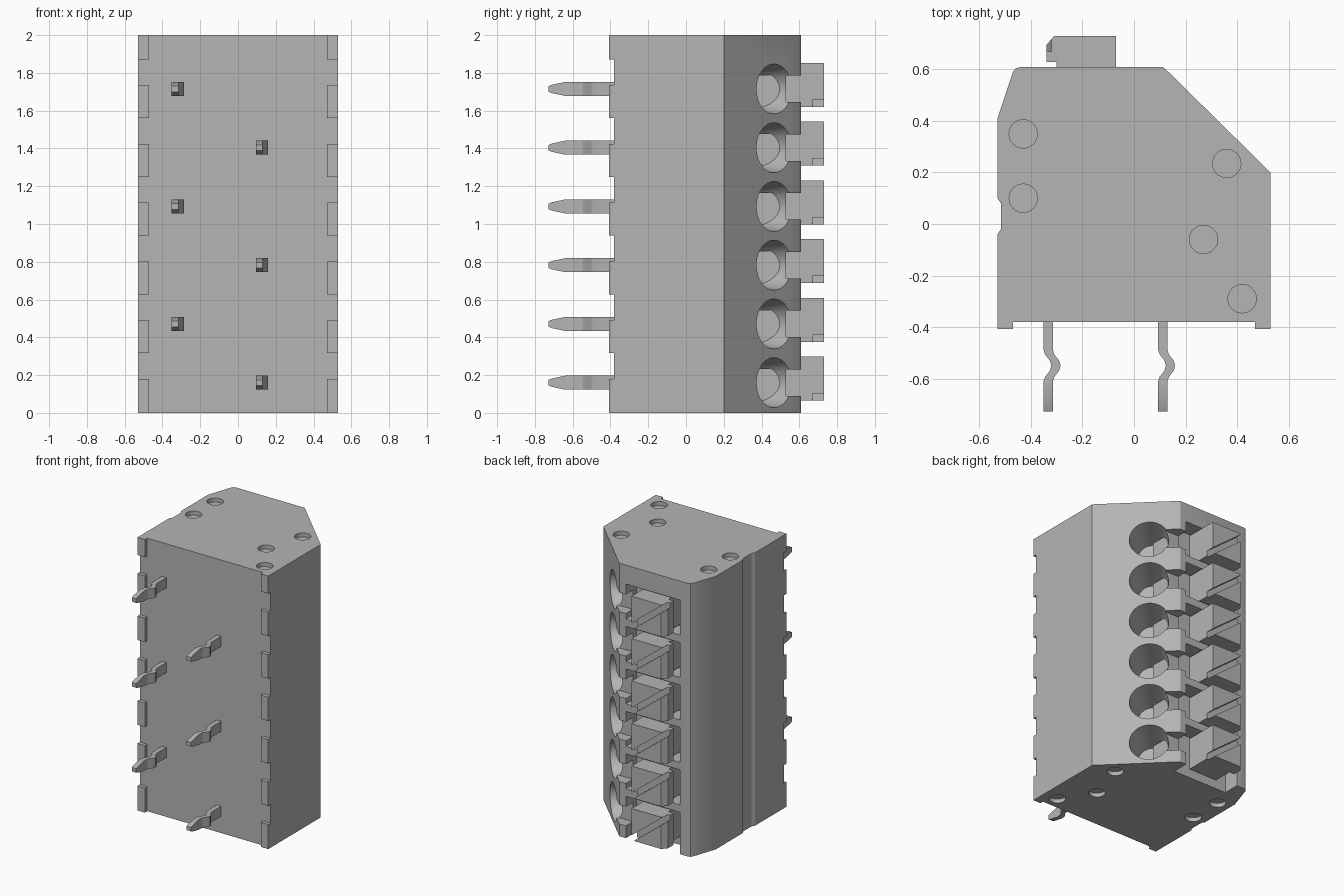
import bpy, bmesh, math
from mathutils import Matrix, Vector

if "Cube" in bpy.data.objects:
    bpy.data.objects.remove(bpy.data.objects["Cube"], do_unlink=True)

grey = bpy.data.materials.new("plain grey")
grey.use_nodes = True
grey.diffuse_color = (0.46, 0.46, 0.46, 1)
grey.node_tree.nodes["Principled BSDF"].inputs["Base Color"].default_value = (0.46, 0.46, 0.46, 1)

PITCH = 0.311
COUNT = 6
HOLE_Z = 0.16


def finish(name, bm):
    bmesh.ops.recalc_face_normals(bm, faces=bm.faces)
    mesh = bpy.data.meshes.new(name)
    bm.to_mesh(mesh)
    bm.free()
    mesh.materials.append(grey)
    obj = bpy.data.objects.new(name, mesh)
    bpy.context.collection.objects.link(obj)
    return obj


def prism(bm, outline, z0, z1):
    """Extrude an XY outline from z0 to z1."""
    face = bm.faces.new([bm.verts.new((x, y, z0)) for x, y in outline])
    ext = bmesh.ops.extrude_face_region(bm, geom=[face])["geom"]
    verts = [g for g in ext if isinstance(g, bmesh.types.BMVert)]
    bmesh.ops.translate(bm, vec=(0, 0, z1 - z0), verts=verts)


def box(bm, x0, x1, y0, y1, z0, z1):
    prism(bm, [(x0, y0), (x1, y0), (x1, y1), (x0, y1)], z0, z1)


def cone(bm, centre, axis, r_back, r_front, depth, sides=32):
    rot = Vector(axis).to_track_quat("Z", "Y").to_matrix().to_4x4()
    bmesh.ops.create_cone(bm, cap_ends=True, segments=sides, radius1=r_back, radius2=r_front,
                          depth=depth, matrix=Matrix.Translation(centre) @ rot)


def cut(target, name, bm):
    cutter = finish(name, bm)
    cutter.hide_render = True
    mod = target.modifiers.new(name, "BOOLEAN")
    mod.operation = "DIFFERENCE"
    mod.solver = "EXACT"
    mod.object = cutter
    bpy.context.view_layer.objects.active = target
    bpy.ops.object.modifier_apply(modifier=mod.name)
    bpy.data.objects.remove(cutter, do_unlink=True)


def smooth(obj):
    bpy.ops.object.select_all(action="DESELECT")
    obj.select_set(True)
    bpy.context.view_layer.objects.active = obj
    bpy.ops.object.shade_smooth_by_angle(angle=math.radians(25))


# Housing block with sloped wire side
bm = bmesh.new()
prism(bm, [(-.53, -.38), (.53, -.38), (.53, .2), (.522, .208), (.12, .604), (.11, .61),
           (-.44, .61), (-.46, .604), (-.47, .59), (-.53, .41), (-.53, .10), (-.517, .08),
           (-.517, -.02), (-.53, -.04)], 0, 2)
housing = finish("housing", bm)

# Lever pockets in the back, the lowest one open below
bm = bmesh.new()
for i in range(COUNT):
    low = i * PITCH
    box(bm, -.38, .06, .49, .7, low + .05 if i else -.05, low + PITCH - .005)
cut(housing, "pocket_cutter", bm)

# Round wire entries square to the slope
bm = bmesh.new()
for i in range(COUNT):
    c = Vector((.26, .466, HOLE_Z + i * PITCH))
    cone(bm, c - Vector((.07, .07, 0)), (1, 1, 0), .095, .14, .3)
cut(housing, "entry_cutter", bm)

# Channels joining each entry to its lever pocket
bm = bmesh.new()
for i in range(COUNT):
    z = HOLE_Z + i * PITCH
    box(bm, -.03, .3, .53, .7, z - .07, z + .07)
cut(housing, "channel_cutter", bm)

# Shallow round recesses on both ends
bm = bmesh.new()
for x, y in [(-.43, .35), (-.43, .10), (.36, .235), (.27, -.06), (.42, -.29)]:
    for z in (0, 2):
        cone(bm, (x, y, z), (0, 0, 1), .055, .055, .06)
cut(housing, "recess_cutter", bm)
smooth(housing)

# Clamp plates inside the wire entries
bm = bmesh.new()
for i in range(COUNT):
    z = HOLE_Z + i * PITCH
    box(bm, .07, .12, .34, .53, z - .12, z + .075)
finish("clamp_plates", bm)

# Stand-off feet along both front edges
bm = bmesh.new()
for i in range(COUNT + 1):
    z0 = max(0, i * PITCH + .005)
    z1 = min(2, i * PITCH + .18)
    if i == 0:
        z0 = 0
    for side in (-1, 1):
        box(bm, *sorted((side * .47, side * .53)), -.407, -.37, z0, z1)
finish("feet", bm)

# Release levers with a hooked end and a diagonal driver slot
for i in range(COUNT):
    low = i * PITCH
    bm = bmesh.new()
    prism(bm, [(-.07, .48), (-.07, .73), (-.31, .73), (-.34, .695), (-.34, .63),
               (-.30, .63), (-.30, .48)], low + .065, low + .298)
    lever = finish("release_lever_%d" % (i + 1), bm)
    bm = bmesh.new()
    box(bm, -.3, .3, .67, .8, -.02, .02)
    bmesh.ops.transform(bm, verts=bm.verts, matrix=Matrix.Translation((-.205, 0, low + .182))
                        @ Matrix.Rotation(math.radians(38), 4, "Y"))
    cut(lever, "slot_cutter", bm)

# Kinked solder pins in two staggered rows
path = [(0, -.36), (0, -.49), (.006, -.507), (.024, -.53), (.03, -.55), (.024, -.57),
        (.006, -.593), (0, -.61), (0, -.64), (0, -.71), (0, -.728)]
for i in range(COUNT):
    x0 = -.333 if i % 2 else .112
    zc = HOLE_Z + i * PITCH
    bm = bmesh.new()
    rings = []
    for n, (dx, y) in enumerate(path):
        h = {9: .022, 10: .015}.get(n, .037)
        rings.append([bm.verts.new((x0 + dx + sx * .018, y, zc + sz * h))
                      for sx, sz in ((-1, -1), (1, -1), (1, 1), (-1, 1))])
    for a, b in zip(rings, rings[1:]):
        for k in range(4):
            bm.faces.new((a[k], a[(k + 1) % 4], b[(k + 1) % 4], b[k]))
    bm.faces.new(rings[0])
    bm.faces.new(rings[-1])
    smooth(finish("pin_%d" % (i + 1), bm))
